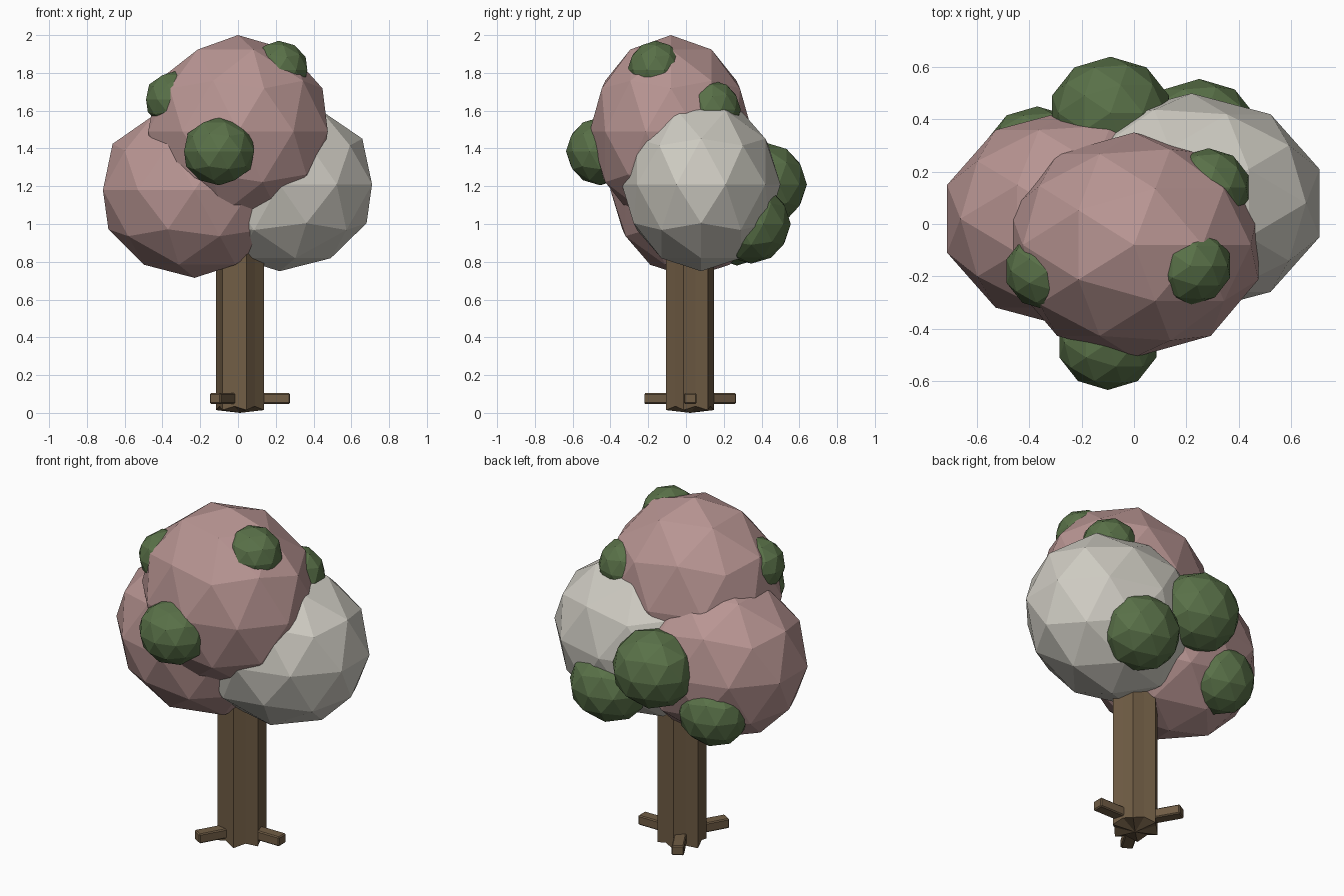
import bpy, bmesh, math
from mathutils import Matrix, Vector

if "Cube" in bpy.data.objects:
    bpy.data.objects.remove(bpy.data.objects["Cube"])


def material(name, rgb):
    m = bpy.data.materials.new(name)
    m.diffuse_color = (*rgb, 1)
    m.use_nodes = True
    m.node_tree.nodes["Principled BSDF"].inputs["Base Color"].default_value = m.diffuse_color
    return m


PINK = material("dusty_pink", (0.48, 0.30, 0.29))
WHITE = material("warm_white", (0.62, 0.60, 0.54))
GREEN = material("leaf_green", (0.10, 0.165, 0.065))
BROWN = material("bark_brown", (0.165, 0.11, 0.06))


def add_object(name, bm, mat):
    bmesh.ops.recalc_face_normals(bm, faces=bm.faces)
    me = bpy.data.meshes.new(name)
    bm.to_mesh(me)
    bm.free()
    me.materials.append(mat)
    ob = bpy.data.objects.new(name, me)
    bpy.context.collection.objects.link(ob)
    return ob


def blob(name, center, radii, mat, turn=0):
    """Low-poly faceted foliage ball."""
    bm = bmesh.new()
    bmesh.ops.create_icosphere(bm, subdivisions=2, radius=1)
    m = (Matrix.Translation(center) @ Matrix.Diagonal((*radii, 1))
         @ Matrix.Rotation(math.radians(turn), 4, 'Z'))
    bmesh.ops.transform(bm, matrix=m, verts=bm.verts)
    return add_object(name, bm, mat)


# Large crown masses
blob("crown_top", (0, -0.08, 1.49), (0.50, 0.43, 0.51), PINK)
blob("crown_left", (-0.23, 0.02, 1.18), (0.51, 0.42, 0.465), PINK)
blob("crown_right", (0.22, 0.08, 1.21), (0.515, 0.42, 0.46), WHITE, 180)

# Small green leaf clumps
clumps = [
    ((-0.10, -0.455, 1.385), (0.195, 0.18, 0.18)),
    ((-0.09, 0.425, 1.21), (0.235, 0.215, 0.22)),
    ((0.25, 0.345, 1.0), (0.23, 0.21, 0.21)),
    ((-0.37, 0.27, 0.97), (0.20, 0.18, 0.19)),
    ((-0.33, -0.18, 1.66), (0.165, 0.15, 0.15)),
    ((0.215, -0.16, 1.815), (0.16, 0.15, 0.155)),
    ((0.285, 0.14, 1.605), (0.16, 0.15, 0.155)),
]
for i, (c, r) in enumerate(clumps):
    blob(f"leaf_clump_{i + 1}", c, r, GREEN)

# Trunk: fluted column with a ragged foot
CX, CY, SIDES = 0.01, 0.022, 12
bm = bmesh.new()
foot, top = [], []
for i in range(SIDES):
    a = 2 * math.pi * (i + 0.5) / SIDES
    r = 0.132 if i % 2 else 0.112
    x, y = CX + r * math.cos(a), CY + r * math.sin(a)
    foot.append(bm.verts.new((x, y, 0.015 if i % 2 else 0.035)))
    top.append(bm.verts.new((x, y, 1.0)))
hub = bm.verts.new((CX, CY, 0.0))
for i in range(SIDES):
    j = (i + 1) % SIDES
    bm.faces.new((foot[i], foot[j], top[j], top[i]))
    bm.faces.new((foot[j], foot[i], hub))
bm.faces.new(top)
add_object("trunk", bm, BROWN)

# Three stubby roots around the trunk
for k in range(3):
    bm = bmesh.new()
    bmesh.ops.create_cube(bm, size=1)
    m = (Matrix.Translation((CX, CY, 0.076))
         @ Matrix.Rotation(math.radians(120 * k), 4, 'Z')
         @ Matrix.Translation((0.1325, 0, 0))
         @ Matrix.Diagonal((0.265, 0.066, 0.056, 1)))
    bmesh.ops.transform(bm, matrix=m, verts=bm.verts)
    bmesh.ops.bevel(bm, geom=bm.edges[:], offset=0.006, segments=1, affect='EDGES')
    add_object(f"root_{k + 1}", bm, BROWN)
